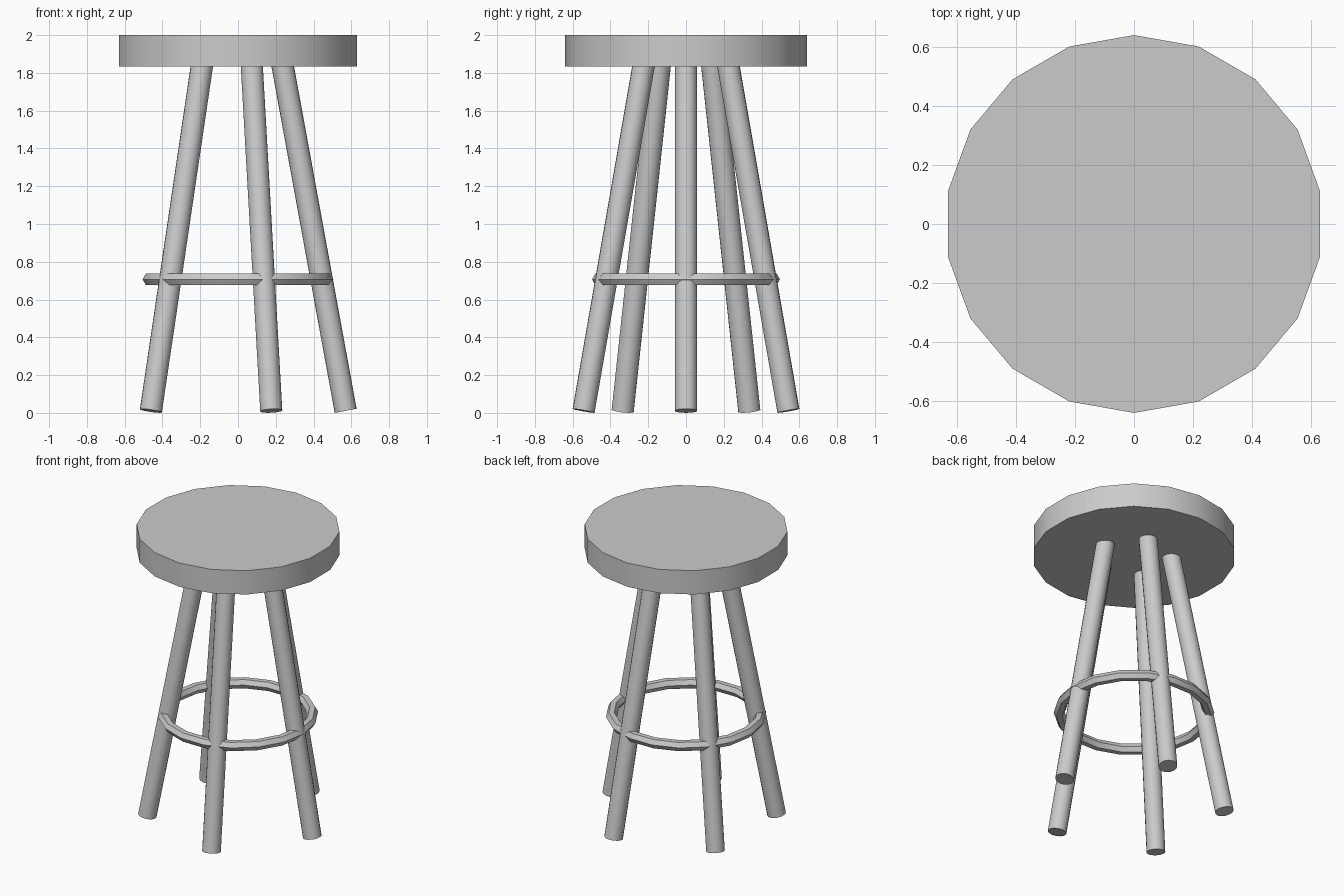
import bpy
import math
from mathutils import Vector, Matrix

cube = bpy.data.objects.get("Cube")
if cube:
    bpy.data.objects.remove(cube, do_unlink=True)

# Single grey colour
grey = bpy.data.materials.new("plain_grey")
grey.use_nodes = True
colour = (0.6, 0.6, 0.6, 1)
grey.diffuse_color = colour
grey.node_tree.nodes["Principled BSDF"].inputs["Base Color"].default_value = colour

SIDES = 18
LEGS = 5


def finish(name):
    obj = bpy.context.object
    obj.name = name
    obj.data.materials.append(grey)
    bpy.ops.object.shade_smooth_by_angle(angle=math.radians(30))
    return obj


def rod(name, start, end, radius):
    axis = end - start
    bpy.ops.mesh.primitive_cylinder_add(
        vertices=SIDES, radius=radius, depth=axis.length,
        location=(start + end) / 2,
        rotation=axis.to_track_quat('Z', 'Y').to_euler())
    return finish(name)


# Round seat
rod("seat", Vector((0, 0, 1.835)), Vector((0, 0, 2)), 0.64)

# Five splayed legs, the first pointing to +x
for i in range(LEGS):
    turn = Matrix.Rotation(math.tau * i / LEGS, 3, 'Z')
    foot = turn @ Vector((0.57, 0, 0.011))
    top = turn @ Vector((0.234, 0, 1.85))
    rod(f"leg_{i + 1}", foot, top, 0.059)

# Foot ring with a six-sided section
bpy.ops.mesh.primitive_torus_add(
    major_segments=SIDES, minor_segments=6,
    major_radius=0.47, minor_radius=0.035, location=(0, 0, 0.707))
finish("foot_ring")
